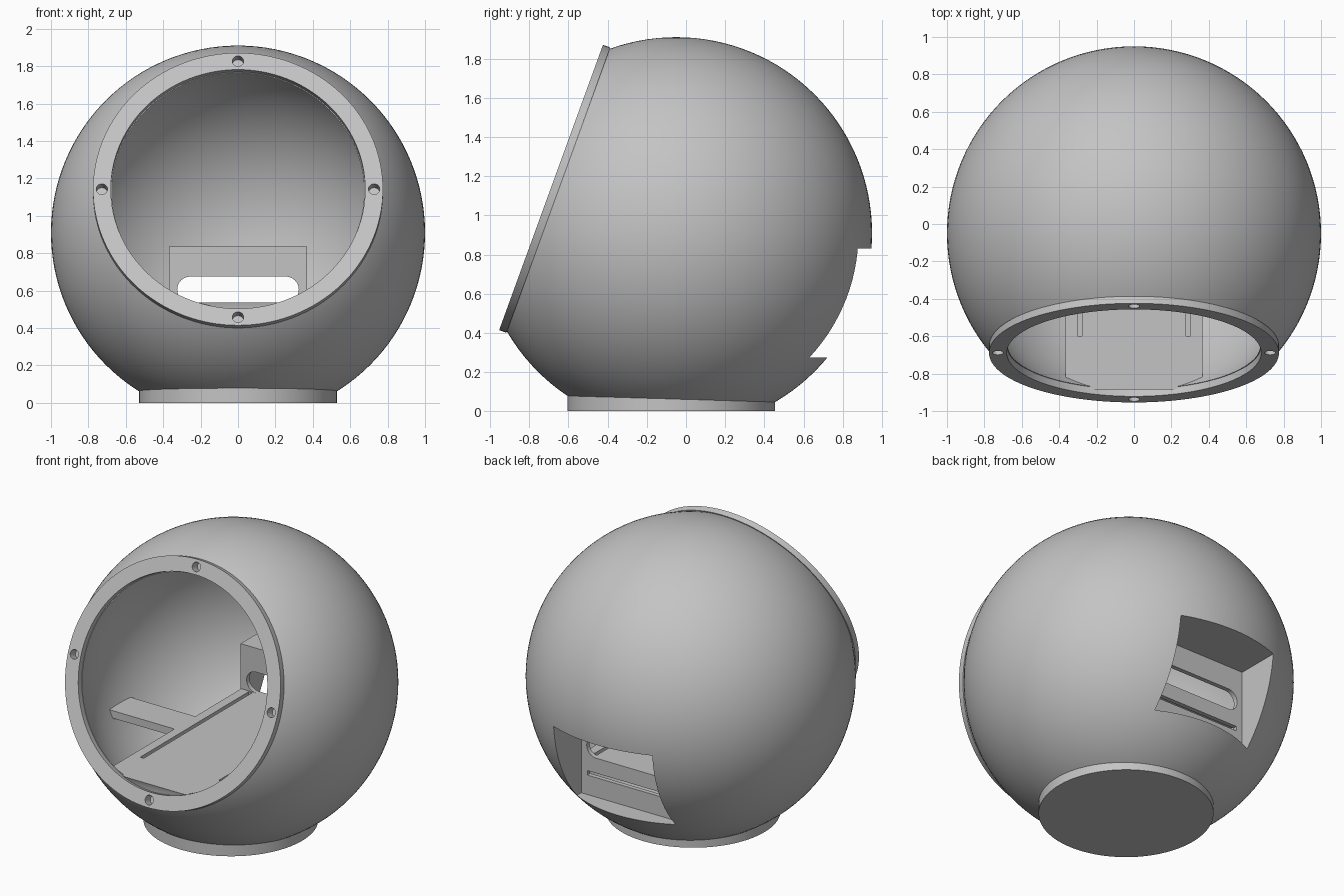
import bpy
import math
from mathutils import Vector, Matrix

if "Cube" in bpy.data.objects:
    bpy.data.objects.remove(bpy.data.objects["Cube"])

CENTRE = Vector((0, -0.05, 0.91))          # middle of the globe
TILT = Matrix.Translation(CENTRE) @ Matrix.Rotation(math.radians(70), 4, 'X')
WALL_Y = 0.555                             # front of the rear housing
DECK_Z = 0.535                             # top of the inner deck

grey = bpy.data.materials.new("plain grey")
grey.use_nodes = True
grey.diffuse_color = (0.55, 0.55, 0.55, 1)
grey.node_tree.nodes["Principled BSDF"].inputs["Base Color"].default_value = (0.55, 0.55, 0.55, 1)


def finish(name):
    ob = bpy.context.object
    ob.name = name
    ob.data.materials.append(grey)
    return ob


def ball(name, radius, segments=128):
    bpy.ops.mesh.primitive_uv_sphere_add(segments=segments, ring_count=segments // 2,
                                         radius=radius, location=CENTRE)
    return finish(name)


def box(name, low, high):
    low, high = Vector(low), Vector(high)
    bpy.ops.mesh.primitive_cube_add(size=1, location=(low + high) / 2)
    ob = finish(name)
    ob.data.transform(Matrix.Diagonal((high - low).to_4d()))
    return ob


def cylinder(name, radius, bottom, top, frame=Matrix(), x=0, y=0, sides=96):
    bpy.ops.mesh.primitive_cylinder_add(vertices=sides, radius=radius, depth=top - bottom)
    ob = finish(name)
    ob.matrix_world = frame @ Matrix.Translation((x, y, (bottom + top) / 2))
    return ob


def combine(target, operation, *tools):
    """Apply a boolean with each tool and remove the tools."""
    for tool in tools:
        mod = target.modifiers.new("cut", 'BOOLEAN')
        mod.operation = operation
        mod.solver = 'EXACT'
        mod.object = tool
        bpy.context.view_layer.update()
        graph = bpy.context.evaluated_depsgraph_get()
        mesh = bpy.data.meshes.new_from_object(target.evaluated_get(graph))
        target.modifiers.clear()
        target.data = mesh
        bpy.data.objects.remove(tool)


def bolt_holes():
    return [cylinder("bolt_cutter", 0.03, 0.62, 0.75, TILT, x, y, 24)
            for x, y in ((0.728, 0), (-0.728, 0), (0, 0.728), (0, -0.728))]


def pocket():
    return box("pocket_cutter", (-0.365, WALL_Y + 0.03, 0.275), (0.365, 1.2, 0.83))


# Hollow globe, open at the tilted front, flat underneath, notched at the back
globe = ball("globe_shell", 1)
combine(globe, 'DIFFERENCE',
        ball("hollow_cutter", 0.93),
        cylinder("front_cutter", 1.2, 0.64, 1.5, TILT),
        box("bottom_cutter", (-1, -1, -0.5), (1, 1, 0.01)),
        pocket(), *bolt_holes())

# Flat rim around the opening
rim = cylinder("front_rim", 0.775, 0.64, 0.68, TILT, sides=128)
combine(rim, 'DIFFERENCE',
        cylinder("bore_cutter", 0.68, 0.5, 0.9, TILT, sides=128), *bolt_holes())

# Round foot
foot = cylinder("round_foot", 0.53, 0, 0.1, Matrix.Translation((0, -0.075, 0)))

# Recessed rear housing with a rounded cable slot and a narrow slit
housing = box("rear_housing", (-0.369, WALL_Y, 0.265), (0.369, 1.1, 0.835))
side_on = Matrix.Translation((0, WALL_Y, 0.605)) @ Matrix.Rotation(math.radians(90), 4, 'X')
slot = box("slot_cutter", (-0.255, WALL_Y - 0.1, DECK_Z), (0.255, WALL_Y + 0.1, 0.675))
combine(slot, 'UNION', *[cylinder("slot_end", 0.07, -0.1, 0.1, side_on, x, sides=32)
                         for x in (-0.255, 0.255)])
combine(housing, 'INTERSECT', ball("housing_limit", 0.96))
combine(housing, 'DIFFERENCE', pocket(), slot,
        box("slit_cutter", (-0.32, WALL_Y - 0.1, 0.405), (0.32, WALL_Y + 0.1, 0.435)))

# Deck with cross arms reaching the globe wall and two long grooves
deck = box("inner_deck", (-0.365, -0.885, DECK_Z - 0.05), (0.365, WALL_Y + 0.005, DECK_Z))
combine(deck, 'UNION', box("cross_arms", (-1, -0.15, DECK_Z - 0.05), (1, 0.07, DECK_Z)))
combine(deck, 'INTERSECT', ball("deck_limit", 0.94))
combine(deck, 'DIFFERENCE',
        *[box("groove_cutter", (x - 0.013, -0.6, DECK_Z - 0.03), (x + 0.013, WALL_Y - 0.01, 1))
          for x in (-0.29, 0.29)])

# Smooth curves, crisp edges
bpy.ops.object.select_all(action='DESELECT')
for part in (globe, rim, foot, housing, deck):
    part.select_set(True)
    bpy.context.view_layer.objects.active = part
bpy.ops.object.shade_smooth_by_angle(angle=math.radians(30))
